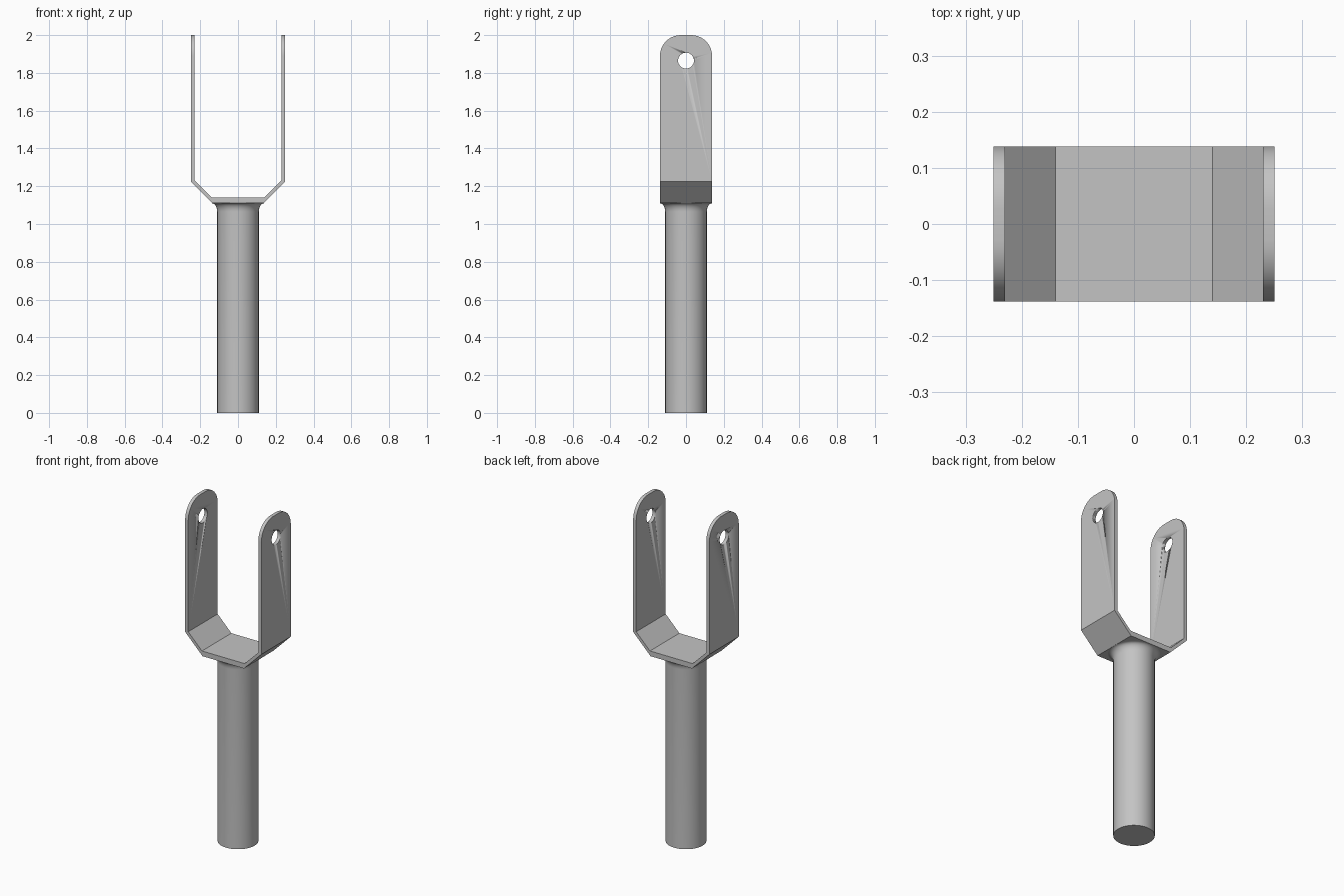
import bpy, bmesh, math
from mathutils import Vector, Matrix

cube = bpy.data.objects.get("Cube")
if cube:
    bpy.data.objects.remove(cube, do_unlink=True)

steel = bpy.data.materials.new("grey_steel")
steel.use_nodes = True
GREY = (0.55, 0.55, 0.55, 1)
steel.diffuse_color = GREY
steel.node_tree.nodes["Principled BSDF"].inputs["Base Color"].default_value = GREY


def finish(bm, name):
    """Turn a bmesh into a shaded object."""
    bmesh.ops.recalc_face_normals(bm, faces=bm.faces)
    mesh = bpy.data.meshes.new(name)
    bm.to_mesh(mesh)
    bm.free()
    mesh.materials.append(steel)
    obj = bpy.data.objects.new(name, mesh)
    bpy.context.collection.objects.link(obj)
    bpy.ops.object.select_all(action="DESELECT")
    obj.select_set(True)
    bpy.context.view_layer.objects.active = obj
    bpy.ops.object.shade_smooth_by_angle(angle=math.radians(30))
    return obj


HALF_DEPTH = 0.138
TOP = 2.0

# Fork bracket: folded strip profile, mirrored and extruded through its depth
outer = [(0.136, 1.11), (0.25, 1.224), (0.25, TOP)]
inner = [(0.23, TOP), (0.23, 1.23), (0.14, 1.14)]
right_half = outer + inner
profile = right_half + [(-x, z) for x, z in reversed(right_half)]
bm = bmesh.new()
face = bm.faces.new([bm.verts.new((x, -HALF_DEPTH, z)) for x, z in profile])
ext = bmesh.ops.extrude_face_region(bm, geom=[face])
moved = [g for g in ext["geom"] if isinstance(g, bmesh.types.BMVert)]
bmesh.ops.translate(bm, verts=moved, vec=(0, 2 * HALF_DEPTH, 0))

# Rounded arm tips
tips = [e for e in bm.edges
        if all(v.co.z > TOP - 0.01 for v in e.verts)
        and abs(e.verts[0].co.y - e.verts[1].co.y) < 0.01]
bmesh.ops.bevel(bm, geom=tips, offset=0.11, segments=10, profile=0.5, affect="EDGES")
bracket = finish(bm, "fork_bracket")

# Pin holes through both arms
bm = bmesh.new()
bmesh.ops.create_cone(bm, cap_ends=True, segments=32, radius1=0.042, radius2=0.042, depth=1,
                      matrix=Matrix.Translation((0, 0, 1.865)) @ Matrix.Rotation(math.pi / 2, 4, "Y"))
cutter = finish(bm, "pin_hole_cutter")
cutter.hide_render = True
cutter.hide_viewport = True
cut = bracket.modifiers.new("pin_holes", "BOOLEAN")
cut.object = cutter
cut.operation = "DIFFERENCE"
cut.solver = "EXACT"
bpy.context.view_layer.objects.active = bracket
bpy.ops.object.modifier_apply(modifier=cut.name)
bpy.data.objects.remove(cutter, do_unlink=True)

# Round shaft with a flared weld fillet under the bracket
R, FLARE, RISE, SEAT = 0.11, 0.028, 0.045, 1.11
points = [(0, 0), (R, 0)]
for i in range(9):
    a = math.pi / 2 * i / 8
    points.append((R + FLARE * (1 - math.cos(a)), SEAT - RISE + RISE * math.sin(a)))
points.append((0, SEAT))
bm = bmesh.new()
verts = [bm.verts.new((r, 0, z)) for r, z in points]
edges = [bm.edges.new(pair) for pair in zip(verts, verts[1:])]
bmesh.ops.spin(bm, geom=verts + edges, cent=(0, 0, 0), axis=(0, 0, 1),
               angle=2 * math.pi, steps=48, use_duplicate=False)
bmesh.ops.remove_doubles(bm, verts=bm.verts, dist=0.0001)
finish(bm, "shaft")
